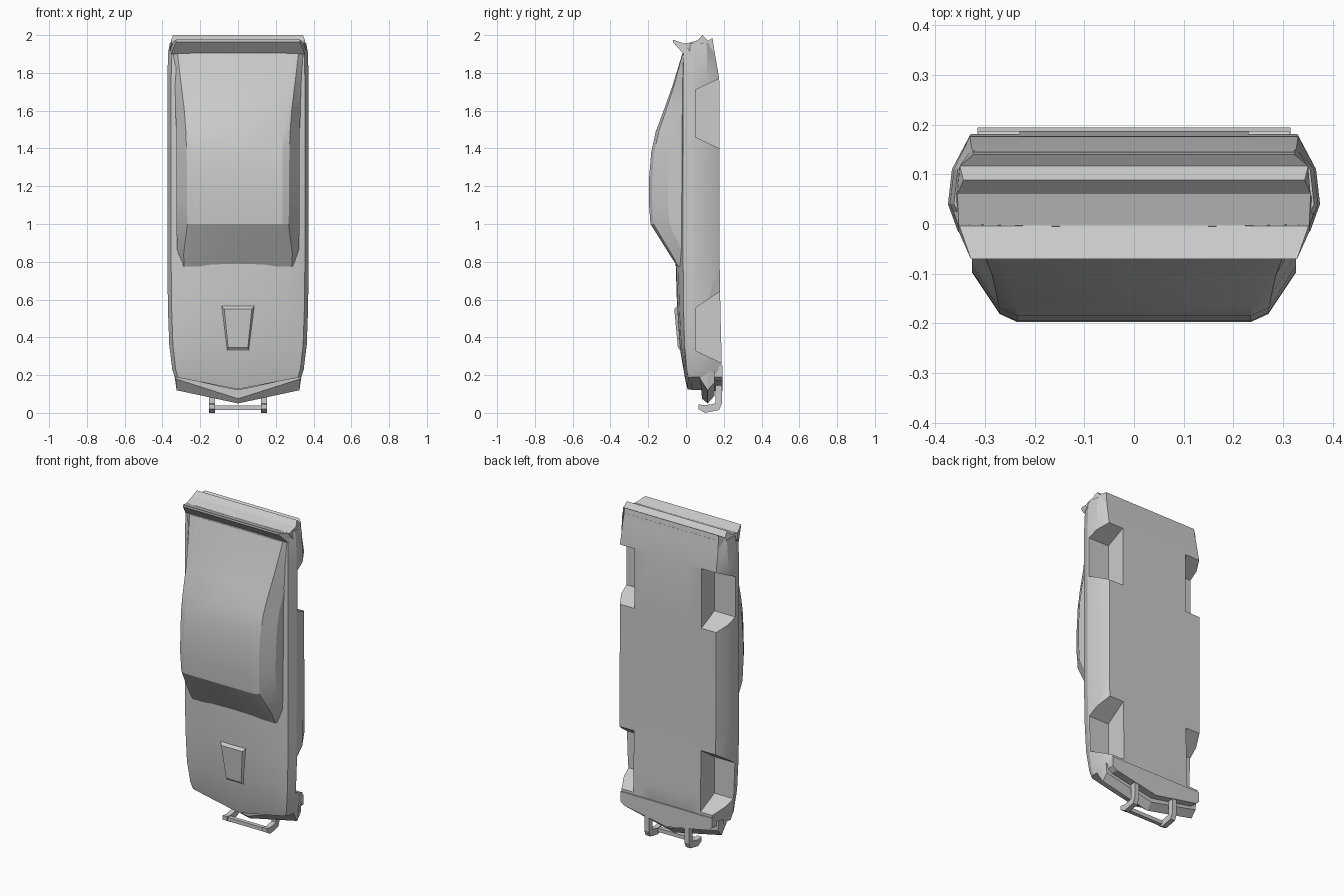
import bpy, bmesh, math

paint = bpy.data.materials.new("plain_grey")
paint.diffuse_color = (0.6, 0.6, 0.6, 1)


def make(name, verts, faces, smooth=None):
    """Mesh object from points and faces, normals made consistent."""
    bm = bmesh.new()
    vs = [bm.verts.new(v) for v in verts]
    for f in faces:
        bm.faces.new([vs[i] for i in f])
    bmesh.ops.recalc_face_normals(bm, faces=bm.faces[:])
    me = bpy.data.meshes.new(name)
    bm.to_mesh(me)
    bm.free()
    ob = bpy.data.objects.new(name, me)
    bpy.context.collection.objects.link(ob)
    me.materials.append(paint)
    if smooth:
        shade(ob, smooth)
    return ob


def shade(ob, angle):
    bpy.ops.object.select_all(action='DESELECT')
    ob.select_set(True)
    bpy.context.view_layer.objects.active = ob
    bpy.ops.object.shade_smooth_by_angle(angle=math.radians(angle))


def bridge(name, a, b, smooth=None):
    """Solid between two matching outlines."""
    n = len(a)
    faces = [(i, (i + 1) % n, n + (i + 1) % n, n + i) for i in range(n)]
    return make(name, a + b, faces + [tuple(range(n)), tuple(range(n, 2 * n))], smooth)


def side_prism(name, prof, x0, x1):
    """(y, z) profile pushed along x."""
    return bridge(name, [(x0, y, z) for y, z in prof], [(x1, y, z) for y, z in prof])


def plan_slab(name, half, y0, y1):
    """Mirrored (x, z) outline pushed along y."""
    out = half + [(-x, z) for x, z in reversed(half) if x > 0]
    return bridge(name, [(x, y0, z) for x, z in out], [(x, y1, z) for x, z in out])


def loft(name, rings, smooth=None):
    """Mirrored skin over rings of (upper half chain, lower half chain)."""
    verts, faces = [], []
    for up, low in rings:
        def full(c):
            return [(-x, y, z) for x, y, z in reversed(c[1:])] + c
        verts += full(up) + full(low)[::-1]
    n = len(verts) // len(rings)
    for r in range(len(rings) - 1):
        for i in range(n):
            a, b = r * n + i, r * n + (i + 1) % n
            faces.append((a, b, b + n, a + n))
    for s in (0, (len(rings) - 1) * n):
        faces += [(s + i, s + i + 1, s + n - 2 - i, s + n - 1 - i) for i in range(n // 2 - 1)]
    return make(name, verts, faces, smooth)


# body shell: z, half width, top y, shoulder y, bottom y, nose sweep
U = (0, 0.4, 0.7, 0.9, 1)
rings = []
for z, w, yt, ys, yb, v in [
        (0.19, 0.335, 0.008, 0.012, 0.165, -0.065),
        (0.23, 0.348, -0.005, 0.004, 0.187, -0.05),
        (0.36, 0.364, -0.034, -0.008, 0.187, -0.01),
        (0.55, 0.371, -0.047, -0.013, 0.182, 0),
        (0.80, 0.374, -0.055, -0.015, 0.178, 0),
        (1.40, 0.374, -0.045, -0.015, 0.177, 0),
        (1.77, 0.374, -0.032, -0.015, 0.176, 0),
        (1.905, 0.37, -0.018, -0.012, 0.152, 0),
        (1.955, 0.362, -0.005, 0.0, 0.145, 0)]:
    s = w / 0.374
    up = [(0.354 * s * u, ys + (yt - ys) * (1 - u ** 3)) for u in U] + [(w, 0.04)]
    low = [(0.33 * s * u, yb) for u in U] + [(0.366 * s, 0.11)]
    rings.append([[(x, y, z + v * (1 - x / w)) for x, y in c] for c in (up, low)])
body = loft("body", rings)

# wheel wells cut through the sides
for label, z0, z1, z2, z3 in (("front", 0.25, 0.33, 0.555, 0.67), ("rear", 1.38, 1.46, 1.71, 1.79)):
    for sx in (-1, 1):
        cut = side_prism(label + "_well_cutter", [(0.05, z1), (0.05, z2), (0.22, z3), (0.22, z0)],
                         sx * 0.23, sx * 0.5)
        mod = body.modifiers.new("well", 'BOOLEAN')
        mod.operation = 'DIFFERENCE'
        mod.solver = 'EXACT'
        mod.object = cut
        bpy.context.view_layer.objects.active = body
        bpy.ops.object.modifier_apply(modifier=mod.name)
        bpy.data.objects.remove(cut)
shade(body, 25)

# cabin with fastback: z, roof y, flat half width, edge half width, edge drop, base half width
rings = []
for z, yt, a, b, d, c in [
        (0.775, -0.045, 0.25, 0.285, 0.003, 0.295),
        (0.84, -0.088, 0.25, 0.288, 0.012, 0.322),
        (1.00, -0.188, 0.235, 0.268, 0.016, 0.326),
        (1.12, -0.197, 0.235, 0.27, 0.016, 0.326),
        (1.25, -0.195, 0.235, 0.27, 0.016, 0.326),
        (1.38, -0.184, 0.235, 0.272, 0.016, 0.326),
        (1.49, -0.160, 0.24, 0.276, 0.016, 0.326),
        (1.61, -0.115, 0.25, 0.285, 0.012, 0.332),
        (1.73, -0.072, 0.26, 0.30, 0.008, 0.338),
        (1.90, -0.020, 0.28, 0.32, 0.002, 0.345)]:
    up = [(0, yt, z), (a, yt, z), (b, yt + d, z), (c, min(-0.012, yt + 0.1), z)]
    low = [(x, 0.005, z) for x in (0, a, b, c)]
    rings.append((up, low))
loft("cabin", rings, 22)

# raised hood scoop
bridge("hood_scoop",
       [(-0.06, -0.025, 0.325), (0.06, -0.025, 0.325), (0.09, -0.042, 0.57), (-0.09, -0.042, 0.57)],
       [(-0.052, -0.043, 0.345), (0.052, -0.043, 0.345), (0.073, -0.062, 0.55), (-0.073, -0.062, 0.55)])

# tail spoiler, narrower at its tip
prof = [(-0.012, 1.9, 0.354), (-0.07, 1.963, 0.328), (-0.07, 1.976, 0.328),
        (-0.007, 1.955, 0.35), (0.02, 1.945, 0.355)]
bridge("tail_spoiler", [(-x, y, z) for y, z, x in prof], [(x, y, z) for y, z, x in prof])

# rear panel with bumper ridges, ends slanted inward
prof = [(-0.007, 1.953, 0.352), (0.06, 1.972, 0.355), (0.088, 2.0, 0.343), (0.117, 1.97, 0.35),
        (0.14, 1.985, 0.322), (0.152, 1.9, 0.326), (0.11, 1.9, 0.36), (0.03, 1.9, 0.365)]
bridge("rear_bumper", [(-x, y, z) for y, z, x in prof], [(x, y, z) for y, z, x in prof])

# recessed grille, swept bumper and chin
plan_slab("grille", [(0, 0.12), (0.08, 0.135), (0.315, 0.19), (0.315, 0.23), (0, 0.23)], 0.03, 0.12)
bridge("front_bumper",
       [(0, 0.085, 0.075), (0.33, 0.075, 0.18), (0.335, 0.075, 0.22), (-0.335, 0.075, 0.22), (-0.33, 0.075, 0.18)],
       [(0, 0.115, 0.05), (0.325, 0.115, 0.12), (0.335, 0.115, 0.22), (-0.335, 0.115, 0.22), (-0.325, 0.115, 0.12)])
bridge("front_bumper_lower",
       [(0, 0.115, 0.05), (0.325, 0.115, 0.12), (0.34, 0.115, 0.22), (-0.34, 0.115, 0.22), (-0.325, 0.115, 0.12)],
       [(0, 0.15, 0.09), (0.325, 0.15, 0.16), (0.33, 0.15, 0.22), (-0.33, 0.15, 0.22), (-0.325, 0.15, 0.16)])
plan_slab("chin", [(0, 0.115), (0.29, 0.17), (0.315, 0.19), (0.315, 0.25), (0, 0.25)], 0.14, 0.194)

# push bar
for sx in (-1, 1):
    side_prism("push_bar_post", [(0.065, 0.045), (0.065, 0.02), (0.1, 0.0), (0.175, 0.015), (0.19, 0.05),
                                 (0.19, 0.18), (0.155, 0.18), (0.155, 0.05), (0.1, 0.04)],
               sx * 0.122, sx * 0.153)
side_prism("push_bar", [(0.075, 0.015), (0.075, 0.038), (0.1, 0.038), (0.1, 0.015)], -0.125, 0.125)
